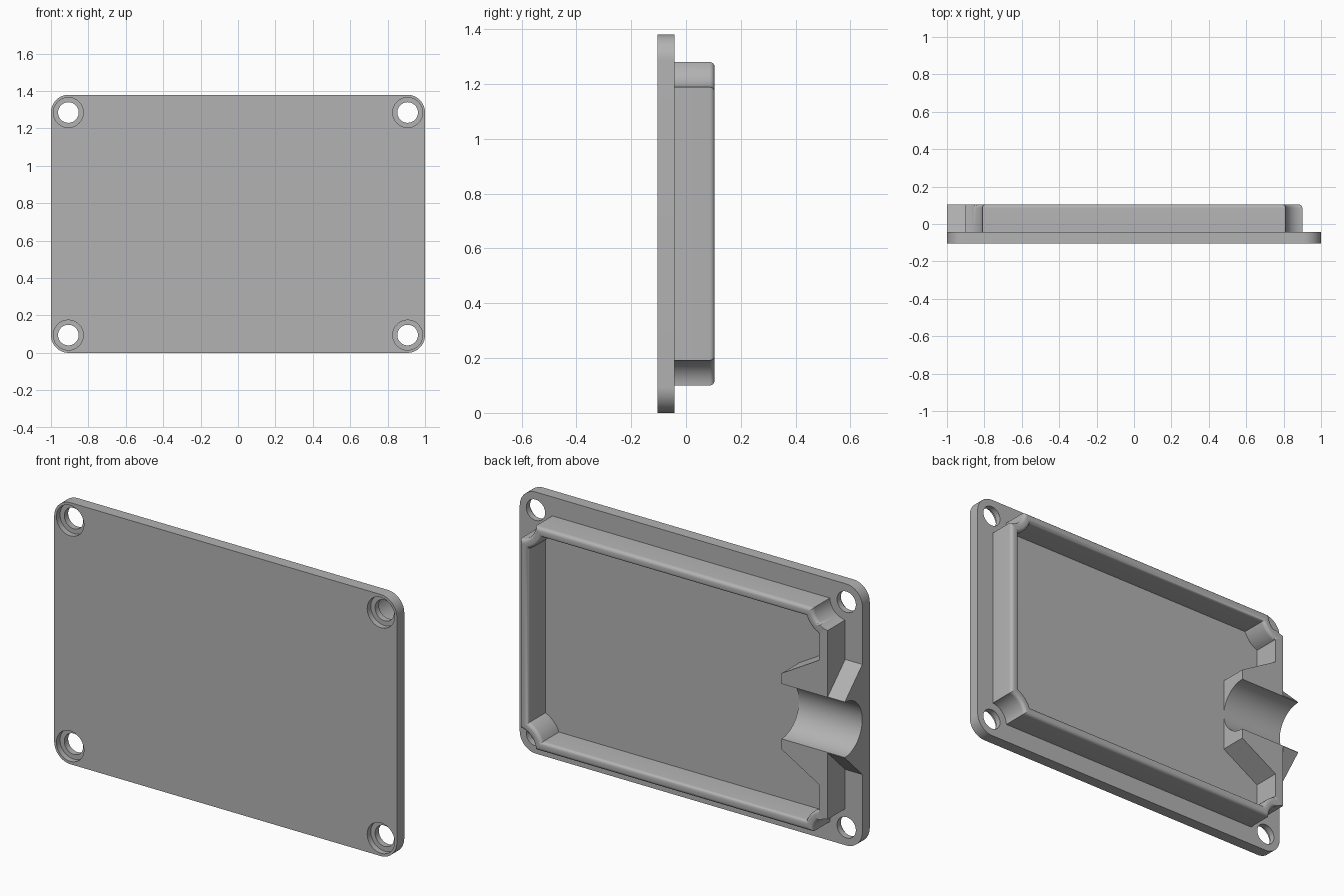
import bpy, bmesh, math
from mathutils import Matrix, Vector

old = bpy.data.objects.get("Cube")
if old:
    bpy.data.objects.remove(old, do_unlink=True)

FRONT, BACK, RIM = -0.104, -0.042, 0.104   # depth levels
MID = 0.69                                 # middle height
HOLE_X, HOLE_Z = 0.907, 0.595              # hole centres from the middle

grey = bpy.data.materials.new("grey")
grey.use_nodes = True
grey.diffuse_color = (0.45, 0.45, 0.45, 1)
grey.node_tree.nodes["Principled BSDF"].inputs["Base Color"].default_value = (0.45, 0.45, 0.45, 1)


def finish(name, bm):
    bmesh.ops.recalc_face_normals(bm, faces=bm.faces)
    mesh = bpy.data.meshes.new(name)
    bm.to_mesh(mesh)
    bm.free()
    mesh.materials.append(grey)
    obj = bpy.data.objects.new(name, mesh)
    bpy.context.collection.objects.link(obj)
    return obj


def prism(bm, points, direction):
    """Extrude a closed 3D outline along a direction."""
    face = bm.faces.new([bm.verts.new(p) for p in points])
    out = bmesh.ops.extrude_face_region(bm, geom=[face])["geom"]
    bmesh.ops.translate(bm, vec=direction, verts=[v for v in out if isinstance(v, bmesh.types.BMVert)])


def cylinder(name, radius, start, end):
    start, end = Vector(start), Vector(end)
    axis = end - start
    bm = bmesh.new()
    turn = axis.to_track_quat("Z", "Y").to_matrix().to_4x4()
    bmesh.ops.create_cone(bm, cap_ends=True, segments=64, radius1=radius, radius2=radius,
                          depth=axis.length, matrix=Matrix.Translation((start + end) / 2) @ turn)
    obj = finish(name, bm)
    obj.hide_render = True
    return obj


def activate(obj):
    bpy.ops.object.select_all(action="DESELECT")
    obj.select_set(True)
    bpy.context.view_layer.objects.active = obj


def combine(obj, other, operation):
    activate(obj)
    mod = obj.modifiers.new(operation, "BOOLEAN")
    mod.operation, mod.object, mod.solver = operation, other, "EXACT"
    bpy.ops.object.modifier_apply(modifier=mod.name)
    bpy.data.objects.remove(other, do_unlink=True)


def four_corners(arc):
    """Mirror the arc of the +x +z corner around a closed loop."""
    flip = lambda sx, sz: [(x * sx, z * sz) for x, z in arc]
    return arc + flip(1, -1)[::-1] + flip(-1, -1) + flip(-1, 1)[::-1]


def notched_outline(hx, hz, radius, steps=14):
    """Rectangle whose corners are scooped out around the screw holes."""
    dx, dz = HOLE_X - hx, HOLE_Z - hz
    a = math.pi + math.asin(dz / radius)
    b = 1.5 * math.pi - math.asin(dx / radius)
    return four_corners([(HOLE_X + radius * math.cos(a + (b - a) * i / steps),
                          HOLE_Z + radius * math.sin(a + (b - a) * i / steps))
                         for i in range(steps + 1)])


# Cover plate with rounded corners
r, steps = 0.095, 16
arc = [(1 - r + r * math.sin(i / steps * math.pi / 2), MID - r + r * math.cos(i / steps * math.pi / 2))
       for i in range(steps + 1)]
bm = bmesh.new()
prism(bm, [(x, FRONT, z + MID) for x, z in four_corners(arc)], (0, BACK - FRONT, 0))
plate = finish("cover_plate", bm)

# Counterbored screw holes
for sx in (-1, 1):
    for sz in (-1, 1):
        x, z = sx * HOLE_X, MID + sz * HOLE_Z
        for radius, depth in ((0.055, 0.2), (0.08, 0.03)):
            combine(plate, cylinder("hole_cutter", radius, (x, FRONT - 0.1, z), (x, FRONT + depth, z)),
                    "DIFFERENCE")

# Raised rim, scooped around the screw holes
outer = notched_outline(0.9, 0.59, 0.097)
inner = notched_outline(0.85, 0.54, 0.147)
bm = bmesh.new()
rings = [[bm.verts.new((x, y, z + MID)) for x, z in line]
         for line, y in ((outer, BACK - 0.01), (outer, RIM), (inner, RIM), (inner, BACK - 0.01))]
n = len(outer)
for k in range(4):
    a, b = rings[k], rings[(k + 1) % 4]
    for i in range(n):
        j = (i + 1) % n
        bm.faces.new((a[i], a[j], b[j], b[i]))
# Round the rim edges except on the cable side
loops = [set(rings[1]), set(rings[2])]
edges = [e for e in bm.edges if any(set(e.verts) <= s for s in loops)
         and max(v.co.x for v in e.verts) > -0.84]
bmesh.ops.bevel(bm, geom=edges, offset=0.018, segments=5, profile=0.5, affect="EDGES")
rim = finish("rim", bm)

# Cable saddle: flared block inside, wedge outside
BASE = BACK - 0.01
bm = bmesh.new()
prism(bm, [(x, BASE, MID + z) for x, z in
           ((-0.63, 0.2), (-0.87, 0.34), (-0.87, -0.34), (-0.63, -0.2))], (0, RIM - BASE, 0))
saddle = finish("cable_saddle", bm)
bm = bmesh.new()
prism(bm, [(-0.86, y, MID + z) for y, z in
           ((BASE, 0.3), (RIM, 0.148), (RIM, -0.148), (BASE, -0.3))], (-0.14, 0, 0))
combine(saddle, finish("saddle_wedge", bm), "UNION")

# Round channel through saddle and rim
for obj in (saddle, rim):
    combine(obj, cylinder("channel_cutter", 0.145, (-1.2, RIM, MID), (-0.5, RIM, MID)), "DIFFERENCE")

for obj in (plate, rim, saddle):
    activate(obj)
    bpy.ops.object.shade_smooth_by_angle(angle=math.radians(30))
